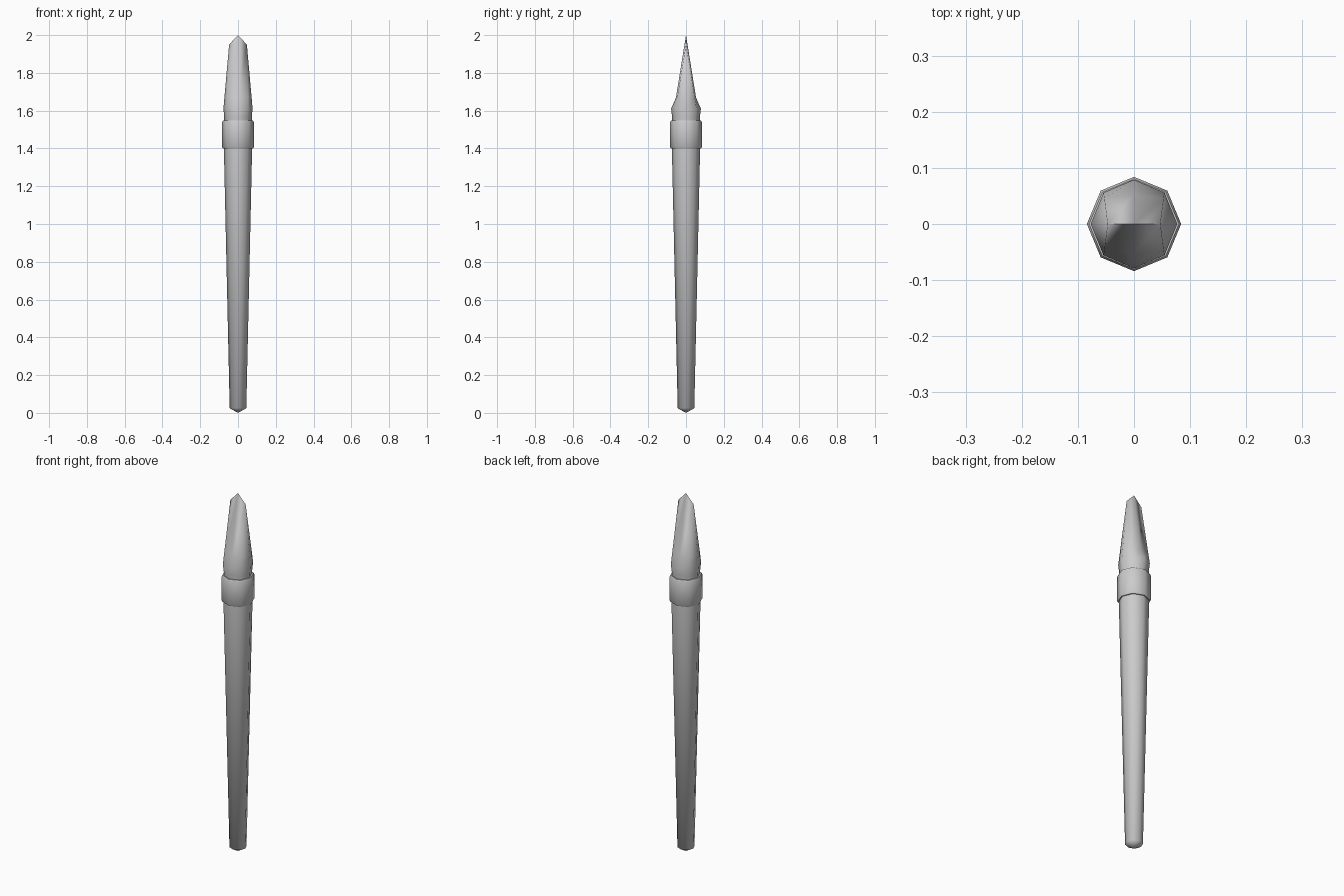
import bpy, math

if "Cube" in bpy.data.objects:
    bpy.data.objects.remove(bpy.data.objects["Cube"])

SIDES = 8


def ring(z, rx, ry=None, diag=None):
    """Eight-sided section; diag optionally sets the (x, y) of diagonal corners."""
    ry = rx if ry is None else ry
    pts = []
    for i in range(SIDES):
        a = 2 * math.pi * i / SIDES
        x, y = rx * math.cos(a), ry * math.sin(a)
        if diag and i % 2:
            x, y = math.copysign(diag[0], x), math.copysign(diag[1], y)
        pts.append((x, y, z))
    return pts


def loft(name, rings, bottom=None, crest=None, angle=50):
    verts = [p for r in rings for p in r]
    faces = []
    for k in range(len(rings) - 1):
        for i in range(SIDES):
            j = (i + 1) % SIDES
            faces.append((k * SIDES + i, k * SIDES + j,
                          (k + 1) * SIDES + j, (k + 1) * SIDES + i))
    if bottom is None:
        faces.append(tuple(reversed(range(SIDES))))
    else:
        b = len(verts)
        verts.append((0, 0, bottom))
        faces += [((i + 1) % SIDES, i, b) for i in range(SIDES)]
    t = (len(rings) - 1) * SIDES
    if crest is None:
        faces.append(tuple(range(t, t + SIDES)))
    else:
        # chisel ridge: right shoulder, peak, left shoulder
        w, zs, zp = crest
        r = len(verts)
        verts += [(w, 0, zs), (0, 0, zp), (-w, 0, zs)]
        top = [r, r, r + 1, r + 2, r + 2, r + 2, r + 1, r]
        for i in range(SIDES):
            j = (i + 1) % SIDES
            f = [t + i, t + j, top[j]]
            if top[i] != top[j]:
                f.append(top[i])
            faces.append(f)
    me = bpy.data.meshes.new(name)
    me.from_pydata(verts, [], faces)
    ob = bpy.data.objects.new(name, me)
    bpy.context.collection.objects.link(ob)
    bpy.ops.object.select_all(action='DESELECT')
    ob.select_set(True)
    bpy.context.view_layer.objects.active = ob
    bpy.ops.object.shade_smooth_by_angle(angle=math.radians(angle))
    return ob


# Tapered handle with a shallow pointed end
loft("handle", [ring(0.025, 0.044), ring(1.41, 0.075), ring(1.53, 0.075)],
     bottom=0.0, angle=70)

# Metal collar with narrow chamfers
loft("collar", [ring(1.40, 0.080), ring(1.406, 0.084),
                ring(1.54, 0.084), ring(1.548, 0.080)])

# Bristles: round base pinched into a flat chisel tip
loft("bristles", [ring(1.53, 0.073), ring(1.565, 0.073), ring(1.61, 0.077, 0.079),
                  ring(1.67, 0.072, 0.053, diag=(0.053, 0.046))],
     crest=(0.047, 1.95, 2.0), angle=60)
